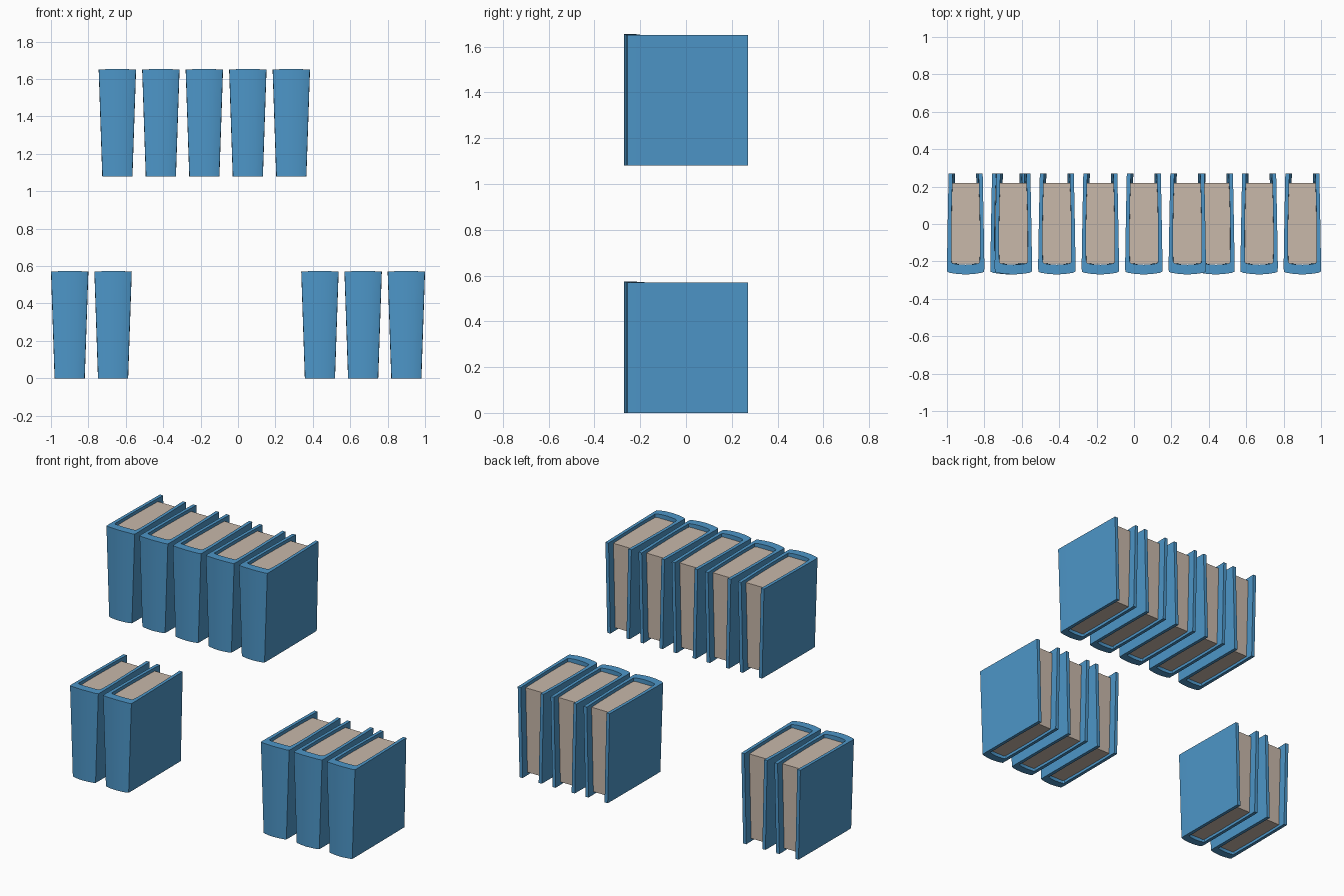
import bpy, bmesh

if "Cube" in bpy.data.objects:
    bpy.data.objects.remove(bpy.data.objects["Cube"])

H = 0.57            # book height
TAPER = 0.82        # bottom width relative to top


def material(name, rgb):
    m = bpy.data.materials.new(name)
    m.diffuse_color = (*rgb, 1)
    m.use_nodes = True
    m.node_tree.nodes["Principled BSDF"].inputs["Base Color"].default_value = m.diffuse_color
    return m


BLUE = material("blue cover", (0.074, 0.305, 0.578))
PAPER = material("beige paper", (0.578, 0.479, 0.402))


def mirrored(half):
    # half profile runs from the back edge to the spine centre
    return half + [(-x, y) for x, y in reversed(half[:-1])]


def finish(bm, name, mat, x, z):
    bmesh.ops.recalc_face_normals(bm, faces=bm.faces)
    mesh = bpy.data.meshes.new(name)
    bm.to_mesh(mesh)
    bm.free()
    mesh.materials.append(mat)
    ob = bpy.data.objects.new(name, mesh)
    ob.location = (x, 0, z)
    bpy.context.collection.objects.link(ob)
    for o in bpy.context.selected_objects:
        o.select_set(False)
    ob.select_set(True)
    bpy.context.view_layer.objects.active = ob
    bpy.ops.object.shade_smooth_by_angle(angle=0.5)


# U-shaped cover sections: two boards joined by a rounded spine
OUTER = mirrored([(0.091, 0.27), (0.094, 0.12), (0.097, -0.04), (0.099, -0.16),
                  (0.1, -0.225), (0.099, -0.255), (0.085, -0.261), (0.045, -0.267), (0, -0.27)])
INNER = mirrored([(0.069, 0.27), (0.074, 0.12), (0.077, -0.04), (0.077, -0.12),
                  (0.076, -0.17), (0.075, -0.205), (0.068, -0.211), (0.038, -0.216), (0, -0.218)])


def squeeze(x, y, top):
    # the foot is narrower, a little more so at the spine
    if top:
        return x
    return x * (TAPER + 0.1 * (y + 0.1) * 1.0)


def cover(x, z):
    bm = bmesh.new()
    rings = []
    for path in (OUTER, INNER):
        for top in (False, True):
            ring = []
            for px, py in path:
                arch = 0.004 * max(0, 1 - (px / 0.1) ** 2) if top and py < -0.2 else 0
                # keep the boards' thickness while the section narrows
                if path is INNER and not top and py > -0.205:
                    s = 1 if px > 0 else -1
                    qx = s * (squeeze(abs(px) + 0.021, py, top) - 0.021)
                else:
                    qx = squeeze(px, py, top)
                ring.append(bm.verts.new((qx, py, (H if top else 0) + arch)))
            rings.append(ring)
    ob, ot, ib, it = rings
    for i in range(len(OUTER) - 1):
        for a, b in ((ob, ot), (ot, it), (it, ib), (ib, ob)):
            bm.faces.new((a[i], a[i + 1], b[i + 1], b[i]))
    for i in (0, -1):
        bm.faces.new((ob[i], ot[i], it[i], ib[i]))
    finish(bm, "book_cover", BLUE, x, z)


def pages(x, z):
    # block of paper set back from the cover on the open sides
    half = [(0.0705, 0.22), (0.0745, 0.12), (0.078, -0.04), (0.078, -0.12),
            (0.077, -0.17), (0.076, -0.212)]
    outline = half + [(-px, py) for px, py in reversed(half)]
    bm = bmesh.new()
    low, high = [], []
    for px, py in outline:
        s = 1 if px > 0 else -1
        for ring, zz in ((low, 0.018), (high, H - 0.02)):
            bottom = squeeze(abs(px) + 0.021, py, False) - 0.021
            f = zz / H
            ring.append(bm.verts.new((s * (bottom + (abs(px) - bottom) * f), py, zz)))
    n = len(outline)
    for i in range(n):
        j = (i + 1) % n
        bm.faces.new((low[i], low[j], high[j], high[i]))
    bm.faces.new(low)
    bm.faces.new(high)
    finish(bm, "page_block", PAPER, x, z)


# upper row of five, lower row split into two and three
places = [(-0.645 + 0.2325 * i, 1.08) for i in range(5)]
places += [(-0.9, 0), (-0.668, 0), (0.438, 0), (0.669, 0), (0.9, 0)]
for bx, bz in places:
    cover(bx, bz)
    pages(bx, bz)
